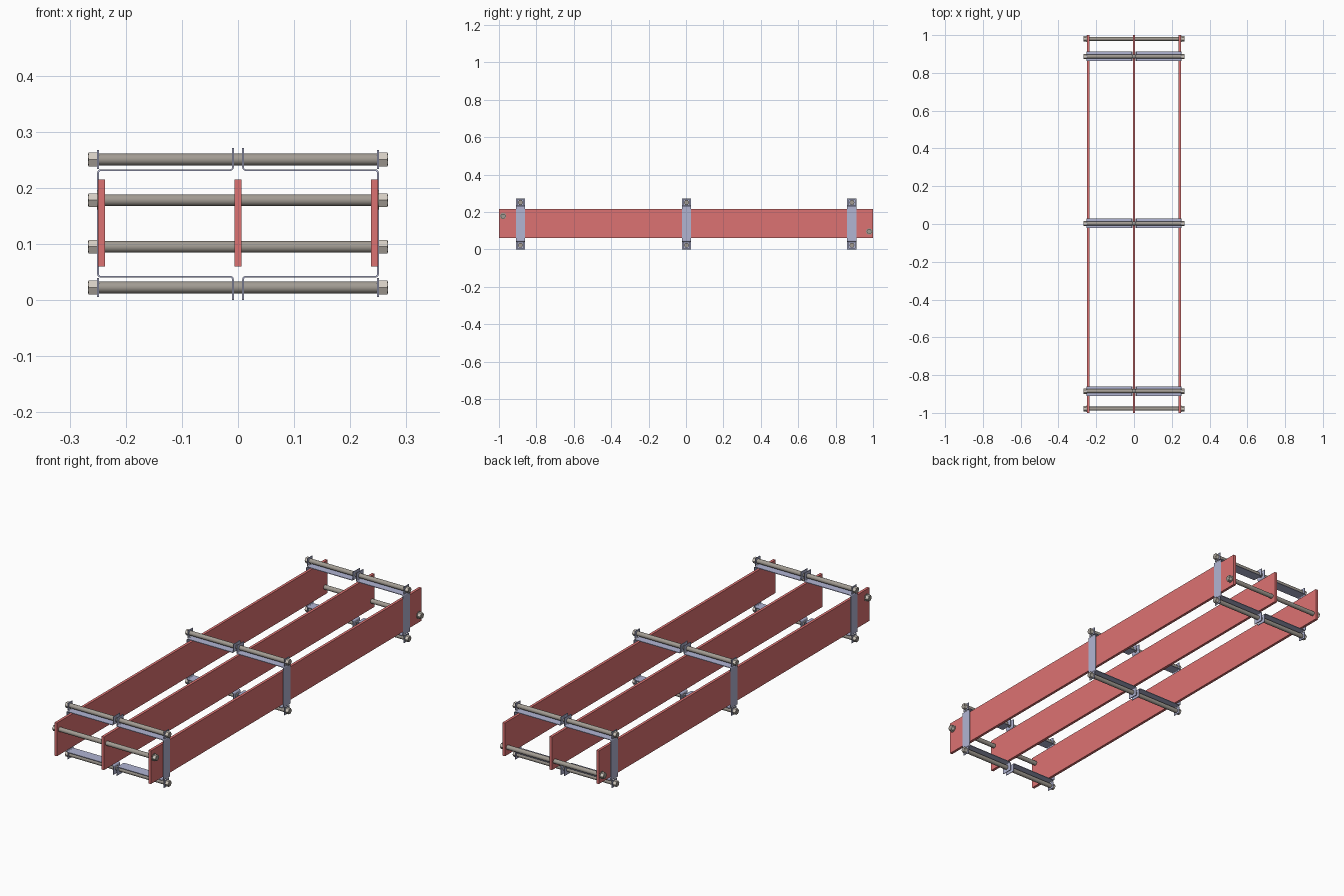
import bpy, bmesh, math
from mathutils import Vector, Matrix

if "Cube" in bpy.data.objects:
    bpy.data.objects.remove(bpy.data.objects["Cube"])


def material(name, rgb):
    m = bpy.data.materials.new(name)
    m.diffuse_color = (*rgb, 1)
    m.use_nodes = True
    m.node_tree.nodes["Principled BSDF"].inputs["Base Color"].default_value = m.diffuse_color
    return m


RED = material("red_board", (0.72, 0.17, 0.17))
STEEL = material("strap_steel", (0.44, 0.46, 0.65))
ROD = material("rod_steel", (0.36, 0.33, 0.29))
NUT = material("nut_steel", (0.66, 0.61, 0.54))


def finish(name, bm, mat, smooth=False):
    bmesh.ops.recalc_face_normals(bm, faces=bm.faces[:])
    me = bpy.data.meshes.new(name)
    bm.to_mesh(me)
    bm.free()
    me.materials.append(mat)
    ob = bpy.data.objects.new(name, me)
    bpy.context.collection.objects.link(ob)
    if smooth:
        bpy.ops.object.select_all(action='DESELECT')
        ob.select_set(True)
        bpy.context.view_layer.objects.active = ob
        bpy.ops.object.shade_smooth_by_angle()
    return ob


def box(name, center, size, mat):
    bm = bmesh.new()
    bmesh.ops.create_cube(bm, size=1, matrix=Matrix.Translation(center) @ Matrix.Diagonal((*size, 1)))
    return finish(name, bm, mat)


def cyl_x(name, center, radius, length, sides, mat):
    # cylinder along x
    bm = bmesh.new()
    bmesh.ops.create_cone(bm, cap_ends=True, segments=sides, radius1=radius, radius2=radius, depth=length,
                          matrix=Matrix.Translation(center) @ Matrix.Rotation(math.pi / 2, 4, 'Y'))
    return finish(name, bm, mat, sides > 6)


def rounded(points, r, steps=3):
    # replace each inner corner with a small bend
    pts = [Vector(p) for p in points]
    out = [pts[0]]
    for a, b, c in zip(pts, pts[1:], pts[2:]):
        p, q = b + (a - b).normalized() * r, b + (c - b).normalized() * r
        center = p + q - b
        for i in range(steps + 1):
            d = p.lerp(q, i / steps) - center
            out.append(center + d.normalized() * r)
    return out + [pts[-1]]


def strap(name, y, side, width=0.05, thick=0.003):
    path = rounded([(0.009, 0.271), (0.009, 0.2315), (0.2495, 0.2315),
                    (0.2495, 0.0415), (0.009, 0.0415), (0.009, 0.0)], 0.005)
    bm = bmesh.new()
    front = [bm.verts.new((side * p.x, y - width / 2, p.y)) for p in path]
    back = [bm.verts.new((side * p.x, y + width / 2, p.y)) for p in path]
    for i in range(len(path) - 1):
        bm.faces.new((front[i], front[i + 1], back[i + 1], back[i]))
    ob = finish(name, bm, STEEL)
    mod = ob.modifiers.new("sheet", 'SOLIDIFY')
    mod.thickness, mod.offset = thick, 0


def tie_rod(name, y, z, plates):
    cyl_x(name, (0, y, z), 0.0105, 0.535, 24, ROD)
    for s, tag in ((-1, "left"), (1, "right")):
        cyl_x(f"{name}_nut_{tag}", (s * 0.259, y, z), 0.0142, 0.015, 6, NUT)
        if plates:
            box(f"{name}_plate_{tag}", (s * 0.2495, y, z), (0.003, 0.036, 0.034), STEEL)
        else:
            cyl_x(f"{name}_washer_{tag}", (s * 0.2505, y, z), 0.017, 0.002, 24, ROD)


# three long boards
for tag, x in (("left", -0.243), ("middle", 0), ("right", 0.243)):
    box(f"board_{tag}", (x, 0, 0.1375), (0.0125, 2, 0.155), RED)

# bent straps with clamping rods above and below
for tag, y in (("front", -0.885), ("centre", 0.003), ("back", 0.887)):
    strap(f"strap_{tag}_left", y, -1)
    strap(f"strap_{tag}_right", y, 1)
    tie_rod(f"upper_rod_{tag}", y, 0.2505, True)
    tie_rod(f"lower_rod_{tag}", y, 0.0225, True)

# rods through the board ends
tie_rod("end_rod_front", -0.978, 0.178, False)
tie_rod("end_rod_back", 0.980, 0.095, False)
